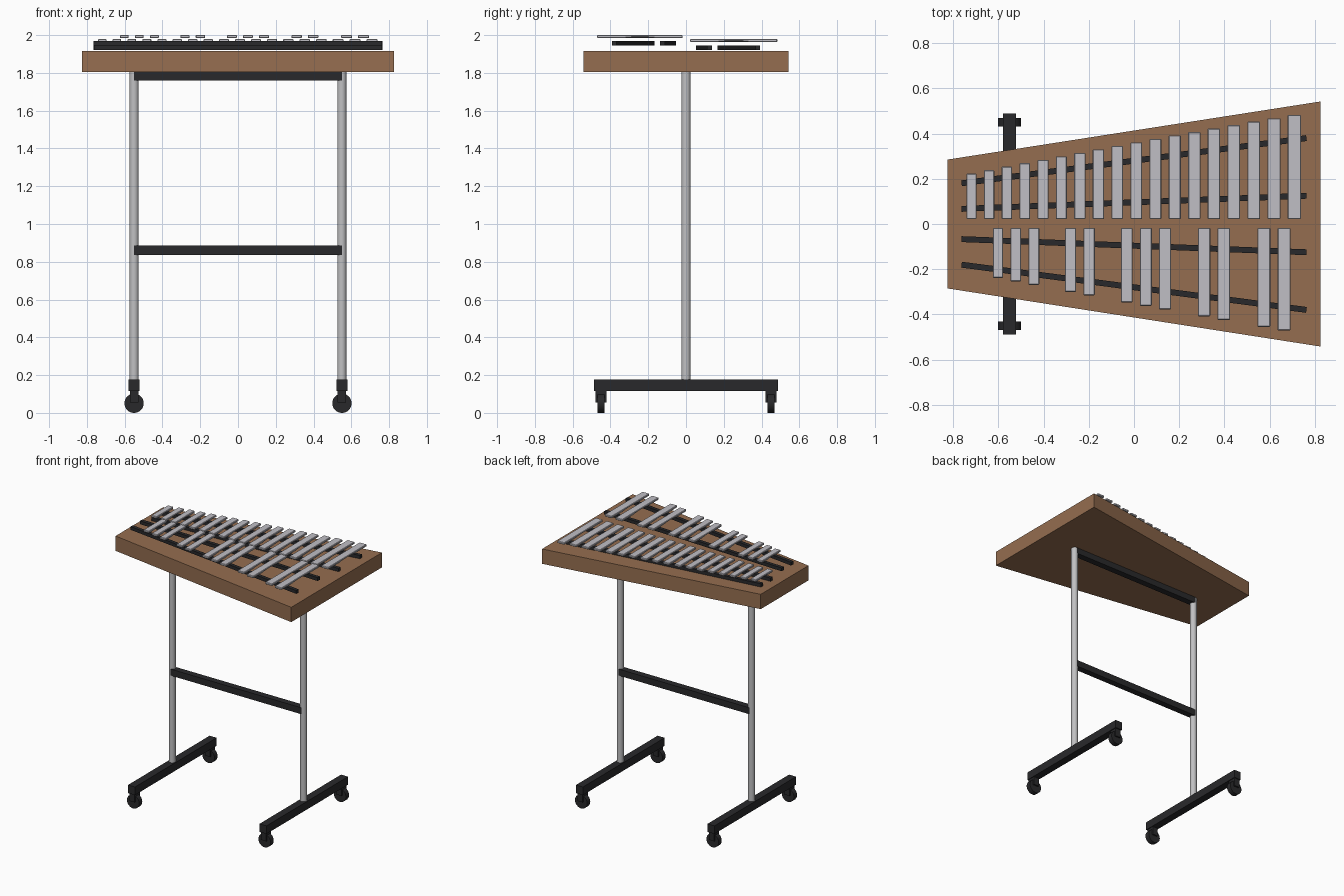
import bpy, bmesh, math
from mathutils import Vector

if "Cube" in bpy.data.objects:
    bpy.data.objects.remove(bpy.data.objects["Cube"])


def material(name, rgb):
    m = bpy.data.materials.new(name)
    m.diffuse_color = (*rgb, 1)
    m.use_nodes = True
    m.node_tree.nodes["Principled BSDF"].inputs["Base Color"].default_value = m.diffuse_color
    return m


WOOD = material("brown wood", (0.30, 0.155, 0.08))
METAL = material("bar metal", (0.53, 0.52, 0.56))
CHROME = material("tube metal", (0.53, 0.53, 0.54))
DARK = material("black frame", (0.022, 0.022, 0.024))


def prism(name, outline, axis, mat):
    """Extrude a closed 3D outline along a vector."""
    bm = bmesh.new()
    face = bm.faces.new([bm.verts.new(p) for p in outline])
    ext = bmesh.ops.extrude_face_region(bm, geom=[face])
    verts = [g for g in ext["geom"] if isinstance(g, bmesh.types.BMVert)]
    bmesh.ops.translate(bm, verts=verts, vec=axis)
    bmesh.ops.recalc_face_normals(bm, faces=bm.faces[:])
    me = bpy.data.meshes.new(name)
    bm.to_mesh(me)
    bm.free()
    ob = bpy.data.objects.new(name, me)
    bpy.context.collection.objects.link(ob)
    me.materials.append(mat)
    return ob


def box(name, x0, x1, y0, y1, z0, z1, mat):
    pts = [(x0, y0, z0), (x1, y0, z0), (x1, y1, z0), (x0, y1, z0)]
    return prism(name, pts, (0, 0, z1 - z0), mat)


def cylinder(name, loc, radius, depth, mat, sides=32, rot=(0, 0, 0)):
    bpy.ops.mesh.primitive_cylinder_add(vertices=sides, radius=radius, depth=depth,
                                        location=loc, rotation=rot)
    ob = bpy.context.object
    ob.name = name
    ob.data.materials.append(mat)
    bpy.ops.object.shade_smooth_by_angle(angle=math.radians(40))
    return ob


def bevel(ob, width):
    mod = ob.modifiers.new("bevel", "BEVEL")
    mod.width = width
    mod.segments = 1
    mod.limit_method = 'ANGLE'
    mod.angle_limit = math.radians(50)


def tone_bar(name, i, y0, y1, z0, z1):
    """Metal bar with a shallow arch under its middle."""
    x = -0.719 + 0.0776 * i + 0.000378 * i * i
    w = 0.045 + 0.0008 * i
    mid, half = (y0 + y1) / 2, abs(y1 - y0) * 0.2
    y0, y1 = min(y0, y1), max(y0, y1)
    under = [(y0, z0)]
    for k in range(9):
        t = -1 + k / 4
        under.append((mid + t * half, z0 + 0.006 * (1 - t * t)))
    under += [(y1, z0), (y1, z1), (y0, z1)]
    ob = prism(name, [(x - w / 2, y, z) for y, z in under], (w, 0, 0), METAL)
    bevel(ob, 0.003)


def rail(name, y0, y1, z0, z1):
    """Slanted support rail under one row of bars."""
    a, b = Vector((-0.763, y0, z0)), Vector((0.763, y1, z0))
    n = Vector((a.y - b.y, b.x - a.x, 0)).normalized() * 0.013
    prism(name, [a - n, b - n, b + n, a + n], (0, 0, z1 - z0), DARK)


# Tapered wooden deck
prism("deck", [(-0.825, -0.285, 1.805), (0.825, -0.542, 1.805),
               (0.825, 0.542, 1.805), (-0.825, 0.285, 1.805)], (0, 0, 0.112), WOOD)

# Rails: back pair low, front pair raised
for side, z0, label in ((1, 1.92, "back"), (-1, 1.945, "front")):
    rail(label + "_outer_rail", side * 0.18, side * 0.38, z0, z0 + 0.025)
    rail(label + "_inner_rail", side * 0.067, side * 0.125, z0, z0 + 0.025)

# Long row of bars at the back, grouped row at the front
for i in range(18):
    tone_bar(f"back_bar_{i + 1}", i, 0.022, 0.223 + 0.0153 * i, 1.963, 1.979)
for i in (1, 2, 3, 5, 6, 8, 9, 10, 12, 13, 15, 16):
    p = i + 0.5
    tone_bar(f"front_bar_{i}", p, -0.018, -0.215 - 0.01547 * p, 1.984, 2.0)

# Cross bars of the stand
box("upper_cross_bar", -0.55, 0.55, -0.024, 0.024, 1.76, 1.805, DARK)
box("lower_cross_bar", -0.55, 0.55, -0.024, 0.024, 0.836, 0.885, DARK)

# Legs, feet and casters
for sx, label in ((-1, "left"), (1, "right")):
    x = sx * 0.55
    cylinder(label + "_leg", (x, 0, 0.99), 0.024, 1.63, CHROME)
    box(label + "_foot", x - 0.029, x + 0.029, -0.488, 0.488, 0.116, 0.177, DARK)
    for sy, end in ((-1, "front"), (1, "back")):
        y = sy * 0.45
        box(f"{label}_{end}_caster_fork", x - 0.022, x + 0.022, y - 0.03, y + 0.03,
            0.055, 0.117, DARK)
        cylinder(f"{label}_{end}_wheel", (x, y, 0.051), 0.051, 0.037, DARK,
                 rot=(math.pi / 2, 0, 0))
